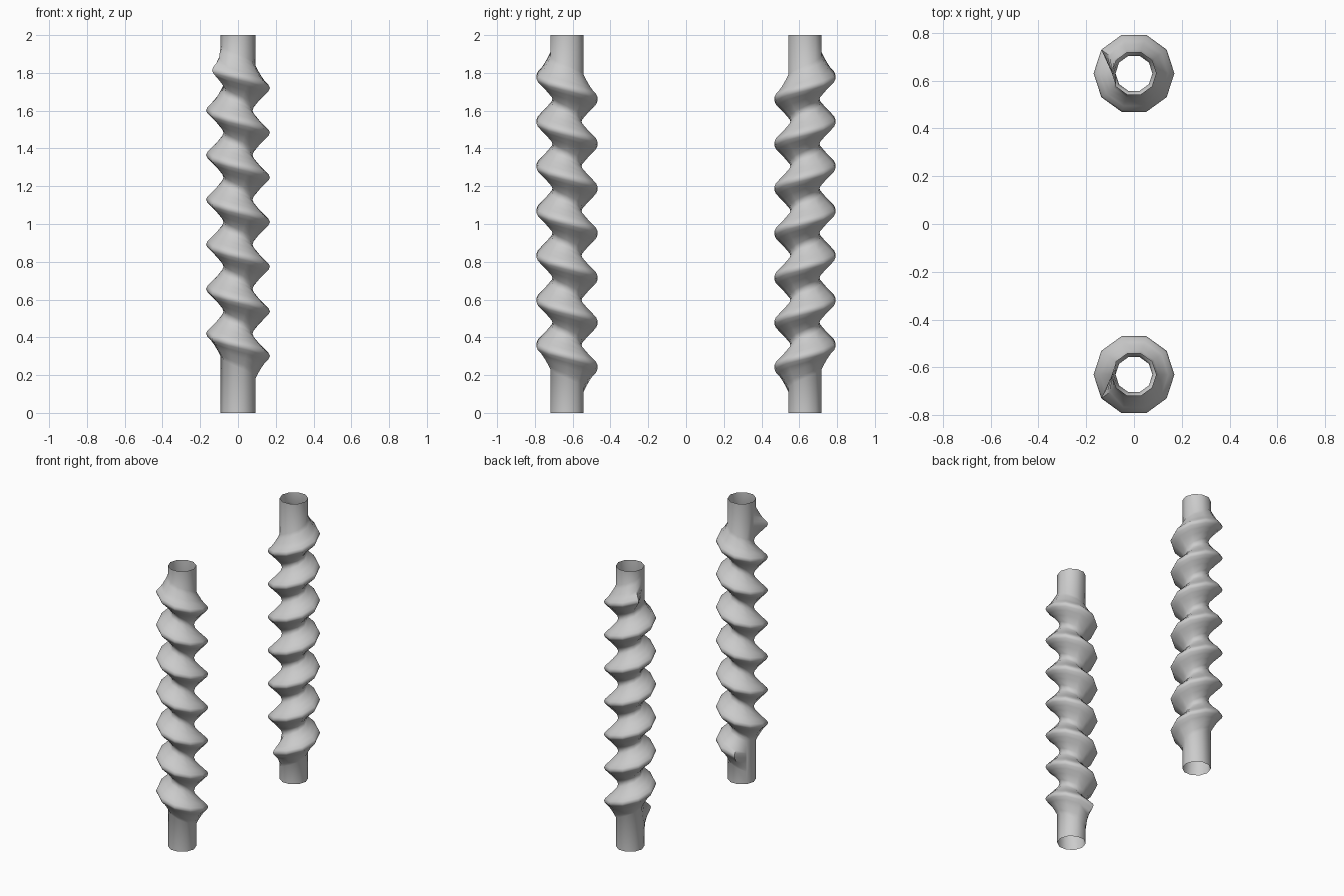
import bpy, bmesh, math

if "Cube" in bpy.data.objects:
    bpy.data.objects.remove(bpy.data.objects["Cube"])

SIDES = 10
PITCH = 0.2365
STEPS = 68                 # threaded columns along the helix
Z_FIRST = 1.8146           # height of the first crest
R_TUBE, R_VALLEY = 0.0925, 0.077
HEIGHT, Y_OFF = 2.0, 0.63

# thread profile: height from crest, radius (top to bottom over one pitch)
half = [(0.0955, 0.085), (0.06, 0.117), (0.035, 0.143), (0.016, 0.162)]
PROFILE = ([(PITCH / 2, R_VALLEY)] + half + [(0, 0.169)]
           + [(-d, r) for d, r in reversed(half)] + [(-PITCH / 2, R_VALLEY)])
LAST = len(PROFILE) - 1
RUNOUT = [R_TUBE, 0.104, 0.125]   # gentler slope where the thread meets the plain tube


def make_screw(name, side):
    bm = bmesh.new()

    def vert(step, r, z):
        a = math.radians(-144 + 360 / SIDES * step)
        return bm.verts.new((r * math.cos(a), side * (r * math.sin(a) - Y_OFF), z))

    # columns along the helix, with one plain column at each end
    cols = {}
    for s in range(-1, STEPS + 1):
        col = []
        for k, (dz, r) in enumerate(PROFILE):
            t = k / LAST
            if s == -1:
                r = R_TUBE + (R_VALLEY - R_TUBE) * t ** 4
            elif s == STEPS:
                r = R_TUBE + (R_VALLEY - R_TUBE) * (1 - t) ** 4
            elif s < SIDES - 1 and k < 3:
                r = RUNOUT[k]
            elif s > STEPS - SIDES and LAST - k < 3:
                r = RUNOUT[LAST - k]
            col.append(vert(s, r, Z_FIRST - s * PITCH / SIDES + dz))
        cols[s] = col
    for s in range(-1, STEPS):
        a, b = cols[s], cols[s + 1]
        for k in range(LAST):
            bm.faces.new((a[k], a[k + 1], b[k + 1], b[k]))

    # plain tube at the top
    ring = [vert(s, R_TUBE, HEIGHT) for s in range(-1, SIDES - 1)]
    for i in range(SIDES - 1):
        bm.faces.new((ring[i], cols[i - 1][0], cols[i][0], ring[i + 1]))
    bm.faces.new([ring[-1], cols[SIDES - 2][0]] + cols[-1][::-1] + [ring[0]])

    # plain tube at the bottom
    s0 = STEPS - SIDES + 1
    ring = [vert(s, R_TUBE, 0) for s in range(s0, STEPS + 1)]
    for i in range(SIDES - 1):
        bm.faces.new((cols[s0 + i][-1], ring[i], ring[i + 1], cols[s0 + i + 1][-1]))
    bm.faces.new([ring[0], cols[s0][-1]] + cols[STEPS] + [ring[-1]])

    # weld neighbouring turns and face outwards
    bmesh.ops.remove_doubles(bm, verts=bm.verts, dist=0.0008)
    bmesh.ops.recalc_face_normals(bm, faces=bm.faces)
    f = max(bm.faces, key=lambda q: q.calc_center_median().z)
    c = f.calc_center_median()
    if f.normal.x * c.x + f.normal.y * (c.y + side * Y_OFF) < 0:
        bmesh.ops.reverse_faces(bm, faces=bm.faces)

    me = bpy.data.meshes.new(name)
    bm.to_mesh(me)
    bm.free()
    ob = bpy.data.objects.new(name, me)
    bpy.context.collection.objects.link(ob)
    bpy.ops.object.select_all(action='DESELECT')
    ob.select_set(True)
    bpy.context.view_layer.objects.active = ob
    bpy.ops.object.shade_smooth_by_angle(angle=math.radians(60))


# mirrored pair of threaded tubes
make_screw("front_screw", 1)
make_screw("back_screw", -1)
